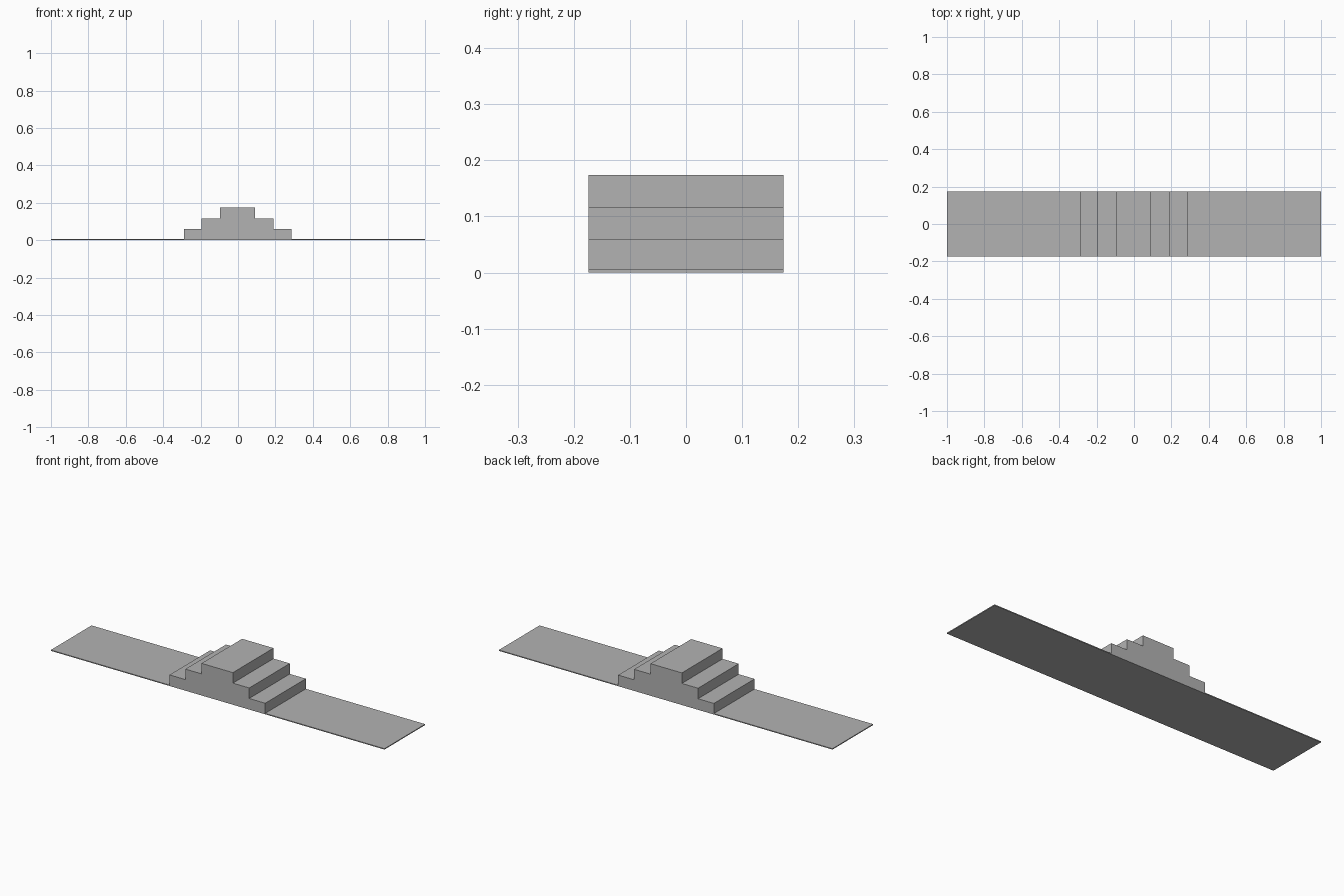
import bpy
import bmesh

cube = bpy.data.objects.get("Cube")
if cube:
    bpy.data.objects.remove(cube, do_unlink=True)

HALF_DEPTH = 0.174
BASE_TOP = 0.005

grey = bpy.data.materials.new("stone grey")
grey.use_nodes = True
colour = (0.45, 0.45, 0.45, 1)
grey.diffuse_color = colour
grey.node_tree.nodes["Principled BSDF"].inputs["Base Color"].default_value = colour


def extrude_profile(name, points):
    """Extrude a closed x-z profile through the full depth."""
    bm = bmesh.new()
    face = bm.faces.new([bm.verts.new((x, -HALF_DEPTH, z)) for x, z in points])
    result = bmesh.ops.extrude_face_region(bm, geom=[face])
    moved = [v for v in result["geom"] if isinstance(v, bmesh.types.BMVert)]
    bmesh.ops.translate(bm, verts=moved, vec=(0, 2 * HALF_DEPTH, 0))
    bmesh.ops.recalc_face_normals(bm, faces=bm.faces)
    mesh = bpy.data.meshes.new(name)
    bm.to_mesh(mesh)
    bm.free()
    mesh.materials.append(grey)
    obj = bpy.data.objects.new(name, mesh)
    bpy.context.collection.objects.link(obj)
    return obj


# Thin ground strip
extrude_profile("base_strip", [(-1, 0), (1, 0), (1, BASE_TOP), (-1, BASE_TOP)])

# Double-sided staircase: each step is (left edge, right edge, height)
steps = [(-0.289, 0.285, 0.06), (-0.194, 0.189, 0.117), (-0.097, 0.091, 0.174)]
left_side, right_side = [], []
below = BASE_TOP
for left, right, top in steps:
    left_side += [(left, below), (left, top)]
    right_side += [(right, below), (right, top)]
    below = top
extrude_profile("staircase", left_side + right_side[::-1])
